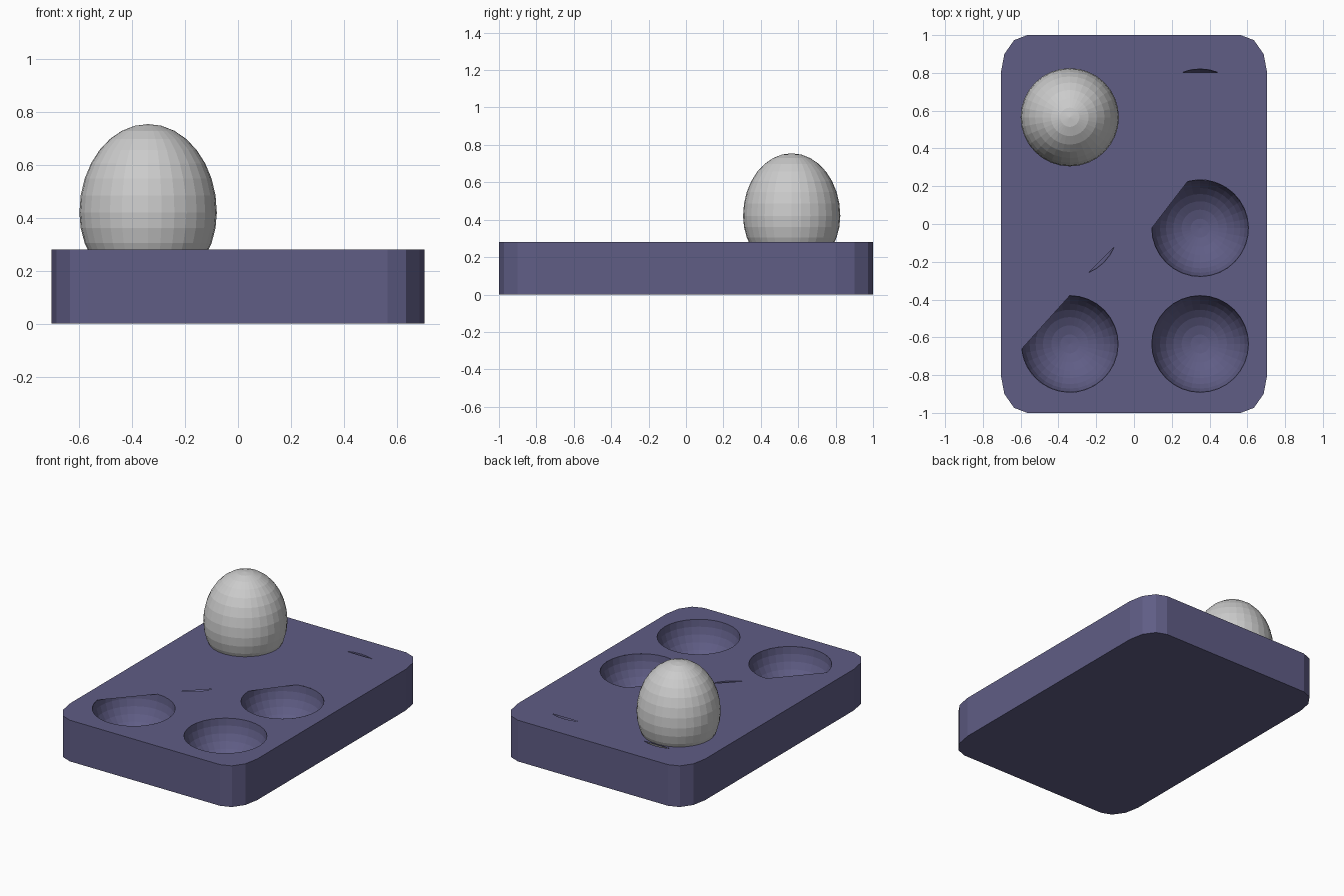
import bpy, bmesh, math
from mathutils import Vector

if "Cube" in bpy.data.objects:
    bpy.data.objects.remove(bpy.data.objects["Cube"])

TOP = 0.28          # tray height
R = 0.256           # pit opening radius
SEG, RINGS = 32, 8


def material(name, rgb):
    m = bpy.data.materials.new(name)
    m.diffuse_color = (*rgb, 1)
    m.use_nodes = True
    m.node_tree.nodes["Principled BSDF"].inputs["Base Color"].default_value = m.diffuse_color
    return m


def finish(bm, name, mat):
    me = bpy.data.meshes.new(name)
    bm.to_mesh(me)
    bm.free()
    me.materials.append(mat)
    ob = bpy.data.objects.new(name, me)
    bpy.context.collection.objects.link(ob)
    return ob


def arc(cx, cy, a0, a1, rx, ry, n):
    """n + 1 points along an elliptical arc, angles in degrees."""
    angs = [math.radians(a0 + (a1 - a0) * i / n) for i in range(n + 1)]
    return [(cx + rx * math.cos(a), cy + ry * math.sin(a)) for a in angs]


tray_mat = material("slate purple", (0.115, 0.109, 0.235))
egg_mat = material("light grey", (0.6, 0.6, 0.6))

# pit centre x, y and the arc of its rim that stays open (the rest is covered flat)
pits = [
    (0.35, -0.635, 0, 360),
    (-0.34, -0.635, 186, 450),
    (0.35, -0.022, -180, 105),
    (-0.34, -0.022, -67.5, -22.5),
    (0.35, 0.565, 67.5, 112.5),
    (-0.34, 0.565, 67.5, 112.5),
]

# Tray block: rounded outline, walls, base, top with openings
outline = []
for sx, sy, a in ((1, 1, 0), (-1, 1, 90), (-1, -1, 180), (1, -1, 270)):
    outline += arc(sx * 0.565, sy * 0.8, a, a + 90, 0.14, 0.2, 3)

bm = bmesh.new()
low = [bm.verts.new((x, y, 0)) for x, y in outline]
high = [bm.verts.new((x, y, TOP)) for x, y in outline]
n = len(outline)
bm.faces.new(low[::-1])
for i in range(n):
    j = (i + 1) % n
    bm.faces.new((low[i], low[j], high[j], high[i]))
loops = [high]
for x, y, a0, a1 in pits:
    steps = max(4, round((a1 - a0) / 11.25))
    pts = arc(x, y, a0, a1, R, R, steps)
    if a1 - a0 == 360:
        pts.pop()
    loops.append([bm.verts.new((px, py, TOP)) for px, py in pts])
edges = []
for lp in loops:
    for a, b in zip(lp, lp[1:] + lp[:1]):
        edges.append(bm.edges.get((a, b)) or bm.edges.new((a, b)))
res = bmesh.ops.triangle_fill(bm, edges=edges, use_beauty=True, normal=Vector((0, 0, 1)))
for f in res["geom"]:
    if isinstance(f, bmesh.types.BMFace):
        f.normal_update()
        if f.normal.z < 0:
            f.normal_flip()
finish(bm, "tray", tray_mat)

# Bowl-shaped pits hanging below the openings
bm = bmesh.new()
for x, y, _, _ in pits:
    rows = []
    for k in range(RINGS):
        t = math.pi / 2 * k / RINGS
        r = R * math.cos(t)
        rows.append([bm.verts.new((px, py, TOP - 0.245 * math.sin(t)))
                     for px, py in arc(x, y, 0, 360, r, r, SEG)[:-1]])
    bottom = bm.verts.new((x, y, TOP - 0.245))
    for i in range(SEG):
        j = (i + 1) % SEG
        for a, b in zip(rows, rows[1:]):
            bm.faces.new((a[i], a[j], b[j], b[i])[::-1])
        bm.faces.new((bottom, rows[-1][j], rows[-1][i])[::-1])
bm.normal_update()
for f in bm.faces:          # bowls face up, into the cavity
    if f.normal.z < 0:
        f.normal_flip()
finish(bm, "tray_pits", tray_mat)

# Egg standing in the back left pit, taller above its widest ring
bm = bmesh.new()
bmesh.ops.create_uvsphere(bm, u_segments=SEG, v_segments=16, radius=1)
for v in bm.verts:
    v.co.x *= 0.26
    v.co.y *= 0.26
    v.co.z *= 0.335 if v.co.z > 0 else 0.30
egg = finish(bm, "egg", egg_mat)
egg.location = (-0.34, 0.565, 0.42)
